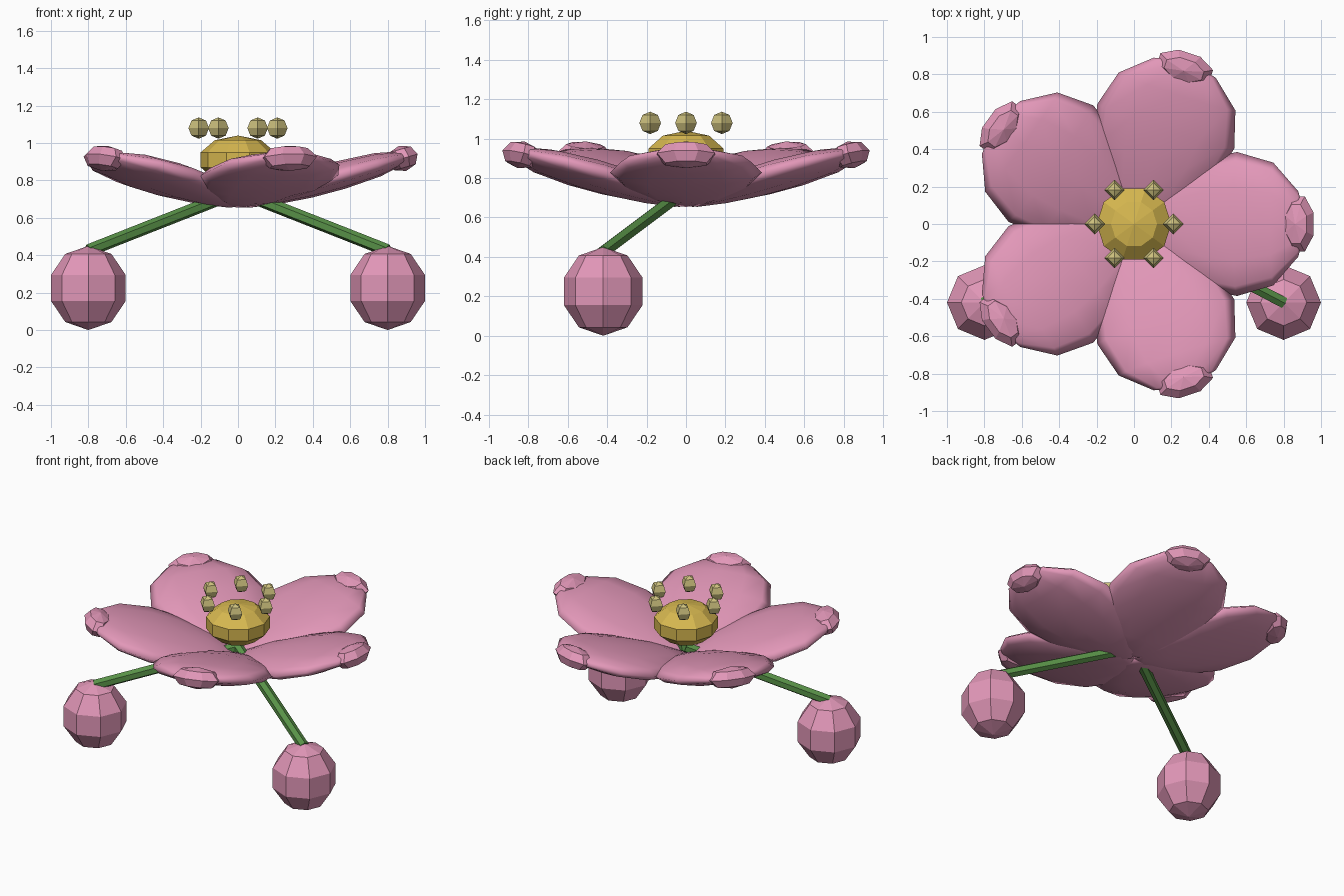
import bpy, bmesh, math
from mathutils import Matrix, Vector

if "Cube" in bpy.data.objects:
    bpy.data.objects.remove(bpy.data.objects["Cube"])


def material(name, rgb):
    m = bpy.data.materials.new(name)
    m.use_nodes = True
    m.diffuse_color = (*rgb, 1)
    m.node_tree.nodes["Principled BSDF"].inputs["Base Color"].default_value = (*rgb, 1)
    return m


PINK = material("petal pink", (0.76, 0.31, 0.48))
GOLD = material("centre gold", (0.68, 0.48, 0.08))
PALE = material("anther pale yellow", (0.62, 0.54, 0.21))
GREEN = material("stem green", (0.10, 0.29, 0.065))


def add_object(name, bm, mat, smooth=False):
    bmesh.ops.recalc_face_normals(bm, faces=bm.faces)
    for f in bm.faces:
        f.smooth = smooth
    mesh = bpy.data.meshes.new(name)
    bm.to_mesh(mesh)
    bm.free()
    mesh.materials.append(mat)
    obj = bpy.data.objects.new(name, mesh)
    bpy.context.collection.objects.link(obj)
    return obj


def ball(name, mat, centre, radii, segments, rings, spin=0, place=Matrix()):
    """Faceted sphere, turned about its pole, scaled and then placed."""
    bm = bmesh.new()
    bmesh.ops.create_uvsphere(bm, u_segments=segments, v_segments=rings, radius=1)
    bm.transform(place @ Matrix.Translation(centre) @ Matrix.Diagonal((*radii, 1))
                 @ Matrix.Rotation(math.radians(spin), 4, "Z"))
    return add_object(name, bm, mat)


def stem(name, start, end, radius):
    start, end = Vector(start), Vector(end)
    axis = end - start
    bm = bmesh.new()
    bmesh.ops.create_cone(bm, cap_ends=True, segments=6, radius1=radius,
                          radius2=radius, depth=axis.length)
    bm.transform(Matrix.Translation((start + end) / 2)
                 @ axis.to_track_quat("Z", "Y").to_matrix().to_4x4())
    return add_object(name, bm, mat=GREEN)


# Petal stations: distance out, half width, half thickness
STATIONS = [(0.05, 0.12, 0.035), (0.2, 0.25, 0.058), (0.38, 0.345, 0.072),
            (0.55, 0.385, 0.074), (0.745, 0.328, 0.062), (0.878, 0.175, 0.035)]
SIDES = 12


def rise(u):
    return 0.675 + 0.28 * u


def petal(name, turn):
    bm = bmesh.new()
    loops = []
    for u, w, t in STATIONS:
        loops.append([bm.verts.new((u - 0.28 * t * math.sin(a), w * math.cos(a),
                                    rise(u) + t * math.sin(a)))
                      for a in (math.tau * i / SIDES for i in range(SIDES))])
    inner = bm.verts.new((-0.02, 0, rise(-0.02)))
    outer = bm.verts.new((0.925, 0, rise(0.925)))
    for i in range(SIDES):
        j = (i + 1) % SIDES
        for a, b in zip(loops, loops[1:]):
            bm.faces.new((a[i], a[j], b[j], b[i]))
        bm.faces.new((inner, loops[0][j], loops[0][i]))
        bm.faces.new((outer, loops[-1][i], loops[-1][j]))
    bm.transform(turn)
    return add_object(name, bm, PINK, smooth=True)


# Five petals, each with a faceted tip
for k in range(5):
    turn = Matrix.Rotation(math.tau * k / 5, 4, "Z")
    petal(f"petal_{k + 1}", turn)
    tilt = Matrix.Translation((0.88, 0, 0.918)) @ Matrix.Rotation(-0.28, 4, "Y")
    ball(f"petal_tip_{k + 1}", PINK, (0, 0, 0), (0.09, 0.16, 0.07), 8, 4, 22.5, turn @ tilt)

# Flower centre and ring of anthers
ball("flower_centre", GOLD, (0, 0, 0.91), (0.21, 0.21, 0.13), 10, 5, 18)
for k in range(6):
    a = math.tau * k / 6
    ball(f"anther_{k + 1}", PALE, (0.21 * math.cos(a), 0.21 * math.sin(a), 1.08),
         (0.055, 0.055, 0.057), 4, 4)

# Two hanging buds on stems
for side, x in (("left", 0.8), ("right", -0.8)):
    stem(f"{side}_stem", (0, 0, 0.74), (x, -0.42, 0.425), 0.034)
    ball(f"{side}_bud", PINK, (x, -0.42, 0.225), (0.21, 0.21, 0.225), 8, 5)
